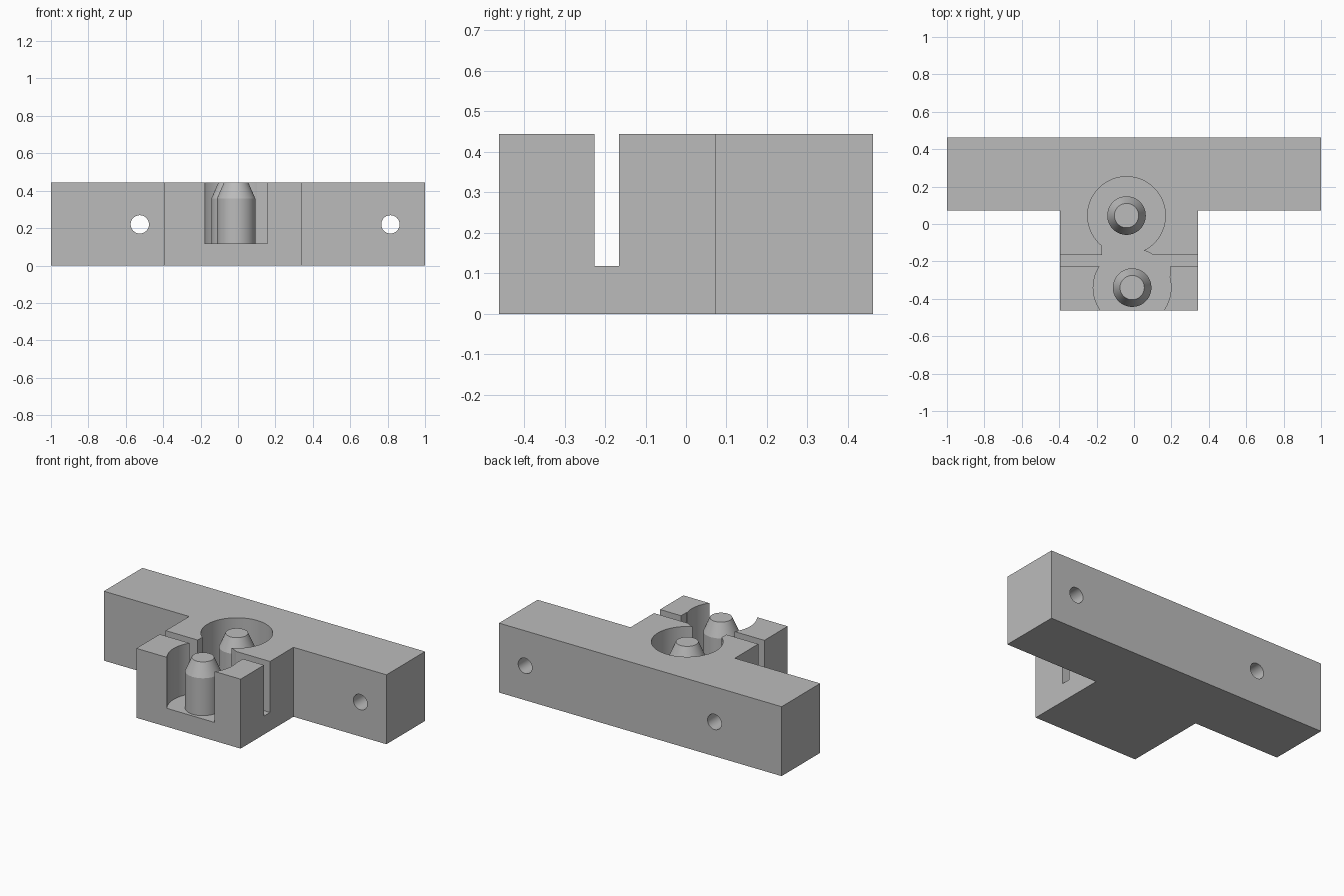
import bpy, bmesh, math
from mathutils import Matrix

cube = bpy.data.objects.get("Cube")
if cube:
    bpy.data.objects.remove(cube, do_unlink=True)

HEIGHT, FLOOR, TOP = 0.444, 0.118, 0.6
BACK, FRONT = (-0.04, 0.045), (-0.01, -0.34)   # pin centres
POCKET_R = 0.208

grey = bpy.data.materials.new("plain grey")
grey.use_nodes = True
grey.diffuse_color = (0.5, 0.5, 0.5, 1)
grey.node_tree.nodes["Principled BSDF"].inputs["Base Color"].default_value = (0.5, 0.5, 0.5, 1)


def finish(name, bm):
    bmesh.ops.recalc_face_normals(bm, faces=bm.faces)
    mesh = bpy.data.meshes.new(name)
    bm.to_mesh(mesh)
    bm.free()
    mesh.materials.append(grey)
    ob = bpy.data.objects.new(name, mesh)
    bpy.context.collection.objects.link(ob)
    return ob


def prism(name, outline, z0, z1):
    bm = bmesh.new()
    face = bm.faces.new([bm.verts.new((x, y, z0)) for x, y in outline])
    top = bmesh.ops.extrude_face_region(bm, geom=[face])["geom"]
    bmesh.ops.translate(bm, vec=(0, 0, z1 - z0),
                        verts=[v for v in top if isinstance(v, bmesh.types.BMVert)])
    return finish(name, bm)


def box(name, x0, x1, y0, y1):
    return prism(name, [(x0, y0), (x1, y0), (x1, y1), (x0, y1)], FLOOR, TOP)


def circle(centre, r, n=96):
    return [(centre[0] + r * math.cos(math.tau * i / n),
             centre[1] + r * math.sin(math.tau * i / n)) for i in range(n)]


def activate(ob):
    bpy.ops.object.select_all(action="DESELECT")
    ob.select_set(True)
    bpy.context.view_layer.objects.active = ob


def cut(body, cutter):
    cutter.hide_render = True
    mod = body.modifiers.new("cut", "BOOLEAN")
    mod.operation, mod.solver, mod.object = "DIFFERENCE", "EXACT", cutter
    activate(body)
    bpy.ops.object.modifier_apply(modifier=mod.name)
    bpy.data.objects.remove(cutter, do_unlink=True)


# T-shaped body
body = prism("body", [(-1, 0.462), (-1, 0.072), (-0.396, 0.072), (-0.396, -0.462),
                      (0.342, -0.462), (0.342, 0.072), (1, 0.072), (1, 0.462)], 0, HEIGHT)

# Round pockets, cross slot and the offset reliefs joining them
cut(body, prism("back_pocket", circle(BACK, POCKET_R), FLOOR, TOP))
cut(body, prism("front_pocket", circle(FRONT, POCKET_R), FLOOR, TOP))
cut(body, box("cross_slot", -0.6, 0.6, -0.226, -0.165))
cut(body, box("back_relief", -0.17, BACK[0], -0.2, -0.05))
cut(body, box("front_relief", FRONT[0], 0.193, -0.28, -0.2))

# Mounting holes through the bar
for x in (-0.525, 0.815):
    bm = bmesh.new()
    bmesh.ops.create_cone(bm, cap_ends=True, segments=48, radius1=0.049, radius2=0.049, depth=2,
                          matrix=Matrix.Translation((x, 0, 0.22)) @ Matrix.Rotation(math.pi / 2, 4, "X"))
    cut(body, finish("mounting_hole", bm))

activate(body)
bpy.ops.object.shade_smooth_by_angle(angle=math.radians(25))

# Tapered pins standing in the pockets
for name, (x, y) in (("back_pin", BACK), ("front_pin", FRONT)):
    bm = bmesh.new()
    rings = [[bm.verts.new((px, py, z)) for px, py in circle((x, y), r, 64)]
             for r, z in ((0.103, 0.1), (0.103, 0.357), (0.065, HEIGHT))]
    for low, high in zip(rings, rings[1:]):
        for i in range(len(low)):
            bm.faces.new((low[i - 1], low[i], high[i], high[i - 1]))
    bm.faces.new(rings[0])
    bm.faces.new(rings[-1])
    activate(finish(name, bm))
    bpy.ops.object.shade_smooth_by_angle(angle=math.radians(20))
